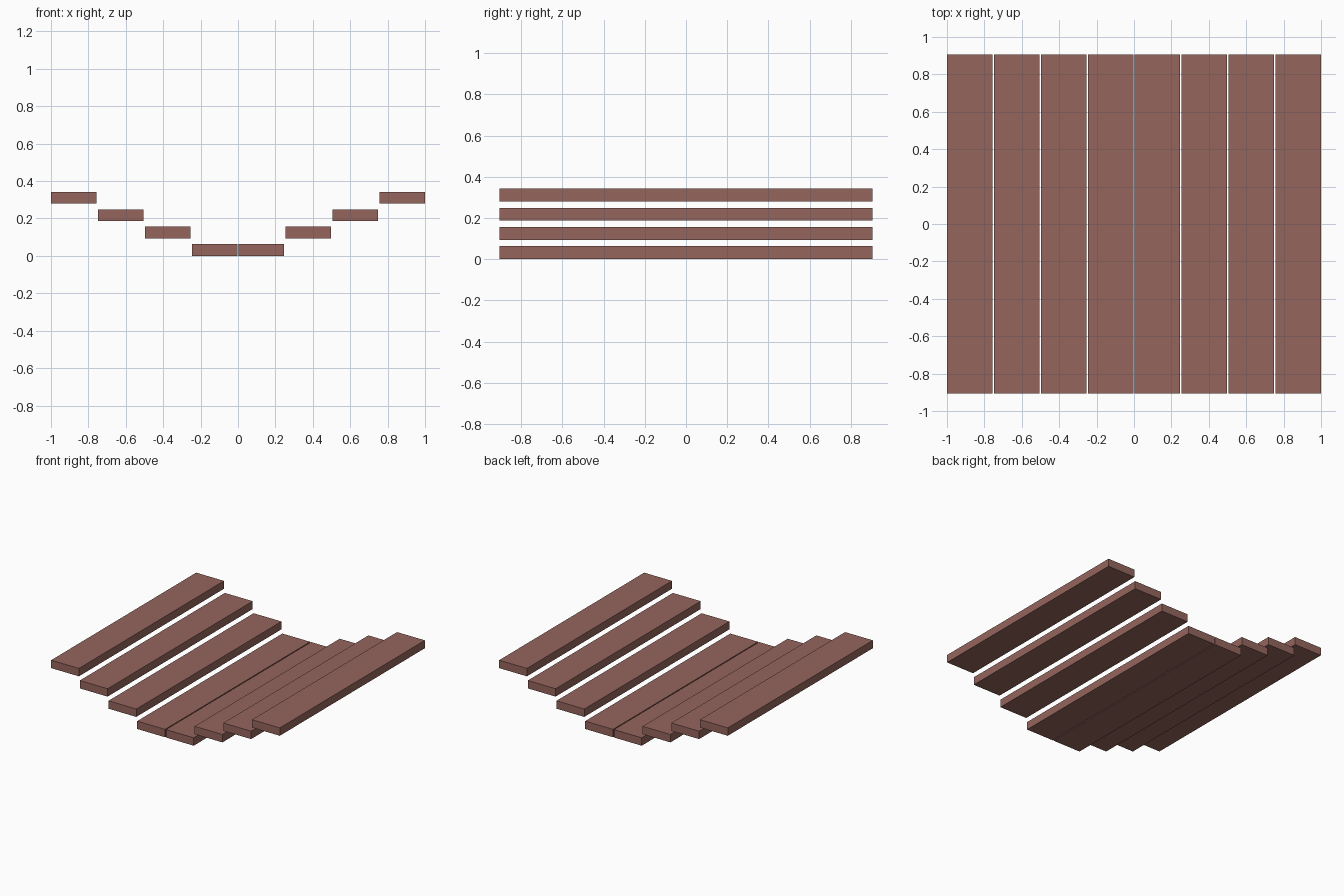
import bpy

if "Cube" in bpy.data.objects:
    bpy.data.objects.remove(bpy.data.objects["Cube"])

PITCH, WIDTH, LENGTH = 0.251, 0.243, 1.812
THICK, RISE = 0.0625, 0.0933

wood = bpy.data.materials.new("reddish_wood")
wood.diffuse_color = (0.30, 0.13, 0.11, 1)
wood.use_nodes = True
wood.node_tree.nodes["Principled BSDF"].inputs["Base Color"].default_value = wood.diffuse_color


def plank(name, x, z):
    bpy.ops.mesh.primitive_cube_add(size=1, location=(x, 0, z + THICK / 2))
    ob = bpy.context.object
    ob.name = name
    ob.scale = (WIDTH, LENGTH, THICK)
    bpy.ops.object.transform_apply(location=False, rotation=False, scale=True)
    ob.data.materials.append(wood)


# Mirrored planks stepping up from the middle to both sides
for i in range(4):
    for side, sign in (("left", -1), ("right", 1)):
        plank(f"plank_{side}_{i + 1}", sign * (i + 0.5) * PITCH, i * RISE)
